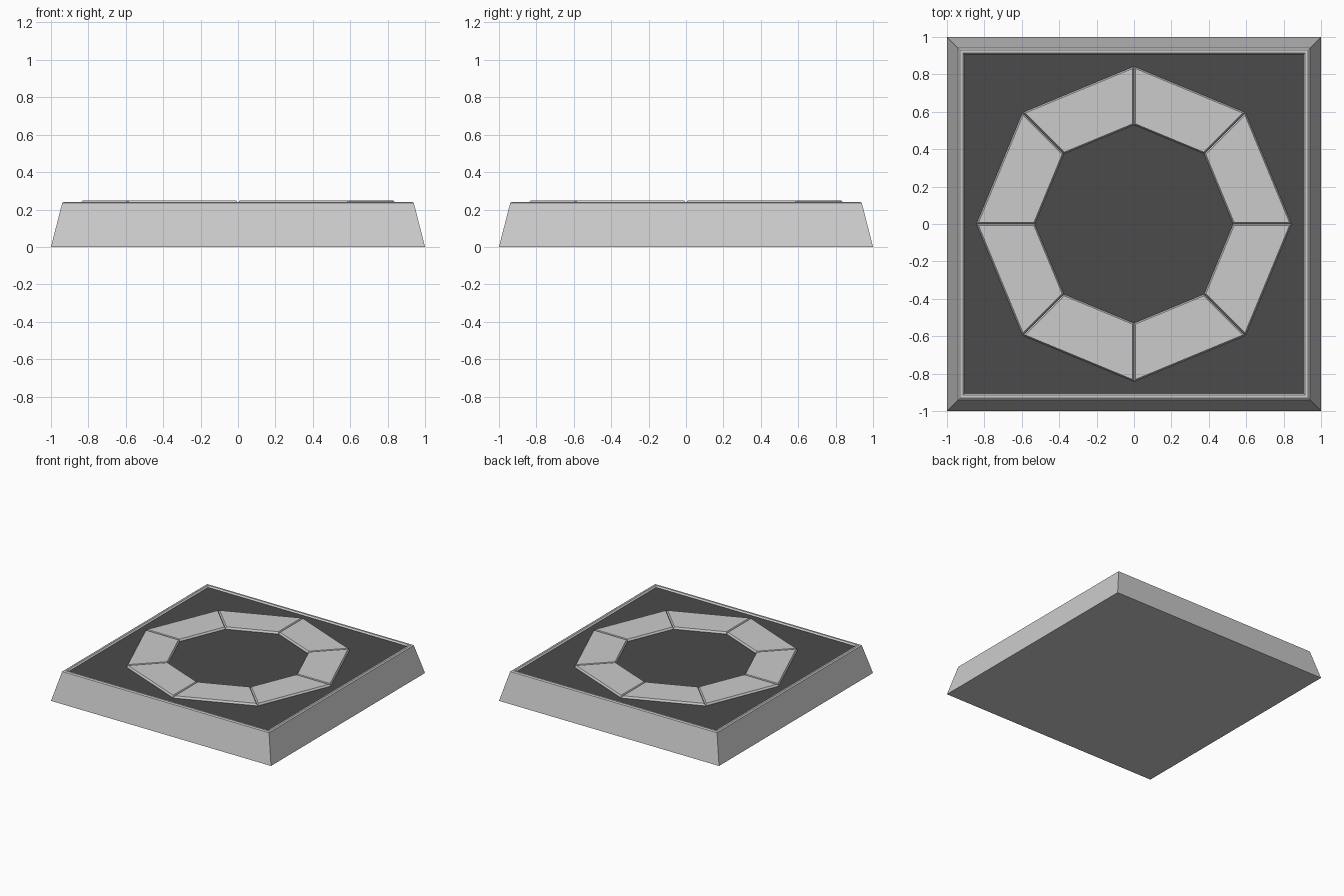
import bpy, bmesh, math
from mathutils import Vector

if "Cube" in bpy.data.objects:
    bpy.data.objects.remove(bpy.data.objects["Cube"])


def loft(name, loops, cap_top=True):
    """Skin a stack of counter-clockwise loops, closed at the bottom."""
    bm = bmesh.new()
    rings = [[bm.verts.new(p) for p in loop] for loop in loops]
    n = len(rings[0])
    for a, b in zip(rings, rings[1:]):
        for i in range(n):
            j = (i + 1) % n
            bm.faces.new((a[i], a[j], b[j], b[i]))
    bm.faces.new(rings[0][::-1])
    if cap_top:
        bm.faces.new(rings[-1])
    mesh = bpy.data.meshes.new(name)
    bm.to_mesh(mesh)
    bm.free()
    ob = bpy.data.objects.new(name, mesh)
    bpy.context.collection.objects.link(ob)
    return ob


def square(h, z):
    return [(-h, -h, z), (h, -h, z), (h, h, z), (-h, h, z)]


def inset(pts, d):
    """Move every edge of a convex counter-clockwise outline inward by d."""
    out = []
    for i, p in enumerate(pts):
        e1 = (p - pts[i - 1]).normalized()
        e2 = (pts[(i + 1) % len(pts)] - p).normalized()
        n1, n2 = Vector((-e1.y, e1.x)), Vector((-e2.y, e2.x))
        out.append(p + (n1 + n2) * d / (1 + n1.dot(n2)))
    return out


FLOOR, TOP = 0.23, 0.247

# Tapered base with a softened raised rim
loft("base", [square(1, 0), square(0.94, 0.234), square(0.93, 0.241),
              square(0.915, 0.241), square(0.905, FLOOR)], cap_top=False)

# Dark recessed panel
mesh = bpy.data.meshes.new("panel")
mesh.from_pydata(square(0.905, FLOOR), [], [(0, 1, 2, 3)])
panel = bpy.data.objects.new("panel", mesh)
bpy.context.collection.objects.link(panel)
dark = bpy.data.materials.new("dark_grey")
dark.diffuse_color = (0.07, 0.07, 0.07, 1)
dark.use_nodes = True
dark.node_tree.nodes["Principled BSDF"].inputs["Base Color"].default_value = dark.diffuse_color
mesh.materials.append(dark)


# Octagonal ring of eight bevelled tiles, meeting in V-shaped grooves
def polar(r, a):
    return Vector((r * math.cos(a), r * math.sin(a)))


for k in range(8):
    a, b = k * math.pi / 4, (k + 1) * math.pi / 4
    outline = [polar(0.53, a), polar(0.843, a), polar(0.843, b), polar(0.53, b)]
    levels = [(0, FLOOR - 0.005), (0.001, FLOOR + 0.005), (0.008, TOP)]
    loft(f"ring_tile_{k + 1}",
         [[(p.x, p.y, z) for p in inset(outline, d)] for d, z in levels])
